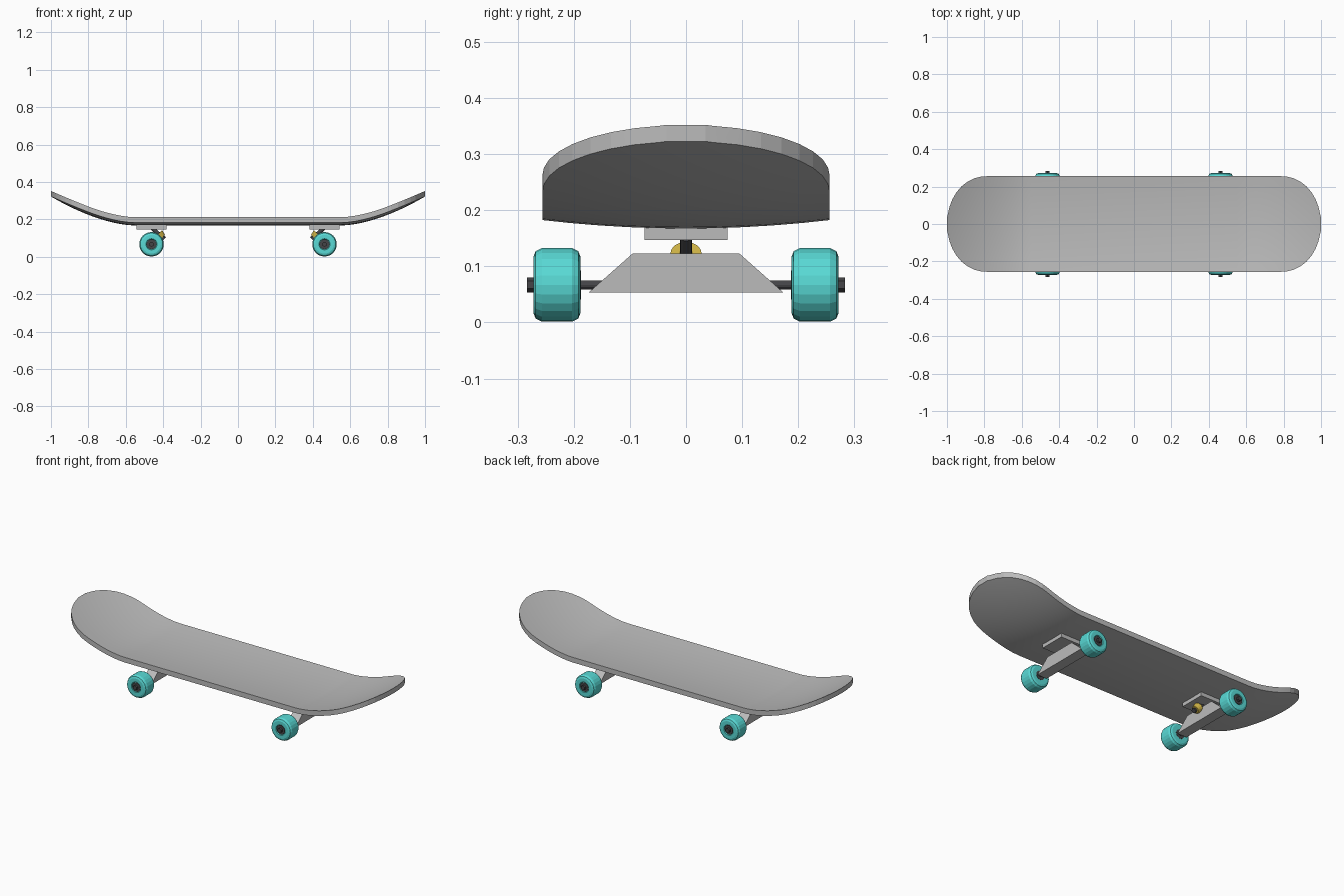
import bpy, bmesh, math
from mathutils import Vector

cube = bpy.data.objects.get("Cube")
if cube:
    bpy.data.objects.remove(cube, do_unlink=True)


def material(name, rgb):
    mat = bpy.data.materials.new(name)
    mat.use_nodes = True
    color = (*rgb, 1)
    mat.diffuse_color = color
    mat.node_tree.nodes["Principled BSDF"].inputs["Base Color"].default_value = color
    return mat


GREY = material("light grey", (0.5, 0.5, 0.5))
TEAL = material("teal", (0.1, 0.7, 0.67))
DARK = material("dark grey", (0.06, 0.06, 0.065))
GOLD = material("brass yellow", (0.62, 0.45, 0.06))


def finish(name, bm, mat):
    bmesh.ops.recalc_face_normals(bm, faces=bm.faces)
    mesh = bpy.data.meshes.new(name)
    bm.to_mesh(mesh)
    bm.free()
    mesh.materials.append(mat)
    obj = bpy.data.objects.new(name, mesh)
    bpy.context.collection.objects.link(obj)
    return obj


def rod(name, start, end, r1, r2, mat, sides=16):
    """Tapered cylinder between two points."""
    start, end = Vector(start), Vector(end)
    axis = end - start
    bm = bmesh.new()
    bmesh.ops.create_cone(bm, cap_ends=True, segments=sides, radius1=r1,
                          radius2=r2, depth=axis.length)
    bm.transform(axis.to_track_quat('Z', 'Y').to_matrix().to_4x4())
    bmesh.ops.translate(bm, verts=bm.verts, vec=(start + end) / 2)
    return finish(name, bm, mat)


def lathe_y(name, profile, center, side, mat, sides=24):
    """Spin (y, radius) points around an axis along y."""
    bm = bmesh.new()
    rings = []
    for y, r in profile:
        rings.append([bm.verts.new((center[0] + r * math.cos(a), side * y,
                                    center[1] + r * math.sin(a)))
                      for a in (2 * math.pi * i / sides for i in range(sides))])
    for a, b in zip(rings, rings[1:]):
        for i in range(sides):
            j = (i + 1) % sides
            bm.faces.new((a[i], a[j], b[j], b[i]))
    bm.faces.new(rings[0])
    bm.faces.new(rings[-1])
    return finish(name, bm, mat)


# Deck: rounded outline, upturned ends, gently dished across
HALF_W, CORNER, BEND, THICK = 0.256, 0.78, 0.55, 0.0295


def half_width(x):
    u = max(0, (abs(x) - CORNER) / (1 - CORNER))
    return max(0.035, HALF_W * math.sqrt(max(0, 1 - u ** 2.2)))


def deck_height(x, y):
    t = max(0, (abs(x) - BEND) / (1 - BEND))
    return 0.197 + 0.155 * t ** 1.7 + 0.015 * (y / HALF_W) ** 2


half = [BEND + (CORNER - BEND) * i / 6 for i in range(6)]
half += [CORNER + (1 - CORNER) * math.sin(math.pi / 2 * i / 9) for i in range(10)]
xs = [-x for x in reversed(half)] + [0] + half
rows = [i / 5 - 1 for i in range(11)]

bm = bmesh.new()
grid = []
for x in xs:
    ys = [half_width(x) * f for f in rows]
    grid.append([bm.verts.new((x, y, deck_height(x, y))) for y in ys])
for a, b in zip(grid, grid[1:]):
    for i in range(len(rows) - 1):
        bm.faces.new((a[i], b[i], b[i + 1], a[i + 1]))
lower = bmesh.ops.extrude_face_region(bm, geom=bm.faces[:], use_keep_orig=True)
moved = [v for v in lower["geom"] if isinstance(v, bmesh.types.BMVert)]
bmesh.ops.translate(bm, verts=moved, vec=(0, 0, -THICK))
deck = finish("deck", bm, GREY)
bpy.ops.object.select_all(action='DESELECT')
deck.select_set(True)
bpy.context.view_layer.objects.active = deck
bpy.ops.object.shade_smooth_by_angle(angle=math.radians(9))

# Trucks and wheels, mirrored at both ends
AXLE_Z = 0.067
TRUCK_X = 0.4625
WHEEL = [(0.188, 0.028), (0.188, 0.05), (0.192, 0.06), (0.203, 0.0655),
         (0.257, 0.0655), (0.268, 0.06), (0.272, 0.05), (0.272, 0.03),
         (0.266, 0.027)]

for end, label in ((-1, "right"), (1, "left")):
    cx = end * TRUCK_X

    # Base plate
    bm = bmesh.new()
    bmesh.ops.create_cube(bm, size=1)
    bmesh.ops.scale(bm, verts=bm.verts, vec=(0.16, 0.148, 0.023))
    bmesh.ops.translate(bm, verts=bm.verts, vec=(cx, 0, 0.1585))
    finish(label + "_base_plate", bm, GREY)

    # Hanger: trapezoid block
    bm = bmesh.new()
    outline = ((-0.174, 0.053), (0.174, 0.053), (0.095, 0.123), (-0.095, 0.123))
    face = bm.faces.new([bm.verts.new((cx - 0.03, y, z)) for y, z in outline])
    side = bmesh.ops.extrude_face_region(bm, geom=[face], use_keep_orig=True)
    bmesh.ops.translate(bm, vec=(0.06, 0, 0), verts=[
        v for v in side["geom"] if isinstance(v, bmesh.types.BMVert)])
    finish(label + "_hanger", bm, GREY)

    # Slanted kingpin with bushing and nut, leaning inward
    top = Vector((end * 0.458, 0, 0.153))
    tip = Vector((end * 0.395, 0, 0.095))
    rod(label + "_kingpin", top, tip, 0.011, 0.011, DARK, 12)
    rod(label + "_bushing", top.lerp(tip, 0.52), top.lerp(tip, 0.86),
        0.028, 0.02, GOLD)
    rod(label + "_kingpin_nut", top.lerp(tip, 0.86), tip, 0.014, 0.014, DARK, 6)

    # Axle
    rod(label + "_axle", (cx, -0.28, AXLE_Z), (cx, 0.28, AXLE_Z),
        0.008, 0.008, DARK, 12)

    # Wheels, bearings and axle nuts
    for s, where in ((-1, "front"), (1, "back")):
        name = label + "_" + where
        lathe_y(name + "_wheel", WHEEL, (cx, AXLE_Z), s, TEAL)
        rod(name + "_bearing", (cx, s * 0.187, AXLE_Z), (cx, s * 0.27, AXLE_Z),
            0.026, 0.026, DARK)
        rod(name + "_axle_nut", (cx, s * 0.265, AXLE_Z), (cx, s * 0.283, AXLE_Z),
            0.0135, 0.0135, DARK, 6)
